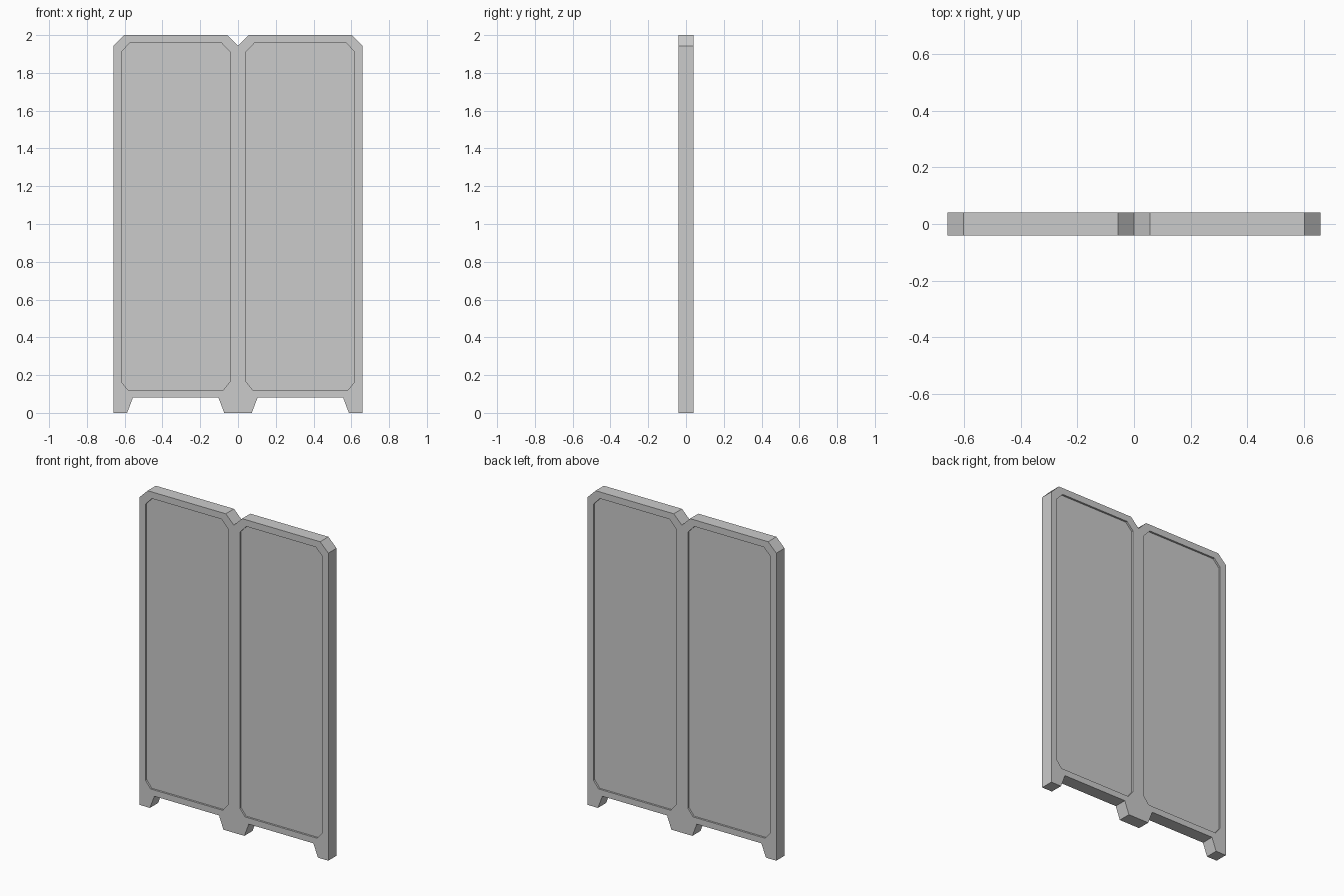
import bpy
import bmesh

if "Cube" in bpy.data.objects:
    bpy.data.objects.remove(bpy.data.objects["Cube"], do_unlink=True)

WIDTH = 0.66      # one leaf
HALF = 0.041      # half the thickness
RECESS = 0.012    # depth of the sunken field on each face

grey = bpy.data.materials.new("plain_grey")
grey.use_nodes = True
colour = (0.6, 0.6, 0.6, 1)
grey.diffuse_color = colour
grey.node_tree.nodes["Principled BSDF"].inputs["Base Color"].default_value = colour


def prism(name, half_outline, side, y0, y1):
    """Extrude a leaf-symmetric outline (x measured from the leaf centre) along y."""
    points = half_outline + [(-x, z) for x, z in reversed(half_outline)]
    bm = bmesh.new()
    face = bm.faces.new([bm.verts.new((side * WIDTH / 2 + x, y0, z)) for x, z in points])
    moved = bmesh.ops.extrude_face_region(bm, geom=[face])["geom"]
    bmesh.ops.translate(bm, vec=(0, y1 - y0, 0),
                        verts=[v for v in moved if isinstance(v, bmesh.types.BMVert)])
    bmesh.ops.recalc_face_normals(bm, faces=bm.faces)
    mesh = bpy.data.meshes.new(name)
    bm.to_mesh(mesh)
    bm.free()
    mesh.materials.append(grey)
    obj = bpy.data.objects.new(name, mesh)
    bpy.context.collection.objects.link(obj)
    return obj


# Right halves of the leaf outline (with foot) and of the sunken field
edge = WIDTH / 2
leaf_outline = [(edge - 0.057, 2), (edge, 1.943), (edge, 0),
                (edge - 0.073, 0), (edge - 0.104, 0.082)]
field = edge - 0.042
field_outline = [(field - 0.045, 1.958), (field, 1.911),
                 (field, 0.166), (field - 0.036, 0.121)]

for side, label in ((1, "left"), (-1, "right")):
    leaf = prism(label + "_leaf", leaf_outline, side, -HALF, HALF)

    # Sunken field on front and back
    cutters = []
    for face, name in ((-1, "front"), (1, "back")):
        cutter = prism(f"{label}_{name}_cutter", field_outline, side,
                       face * (HALF - RECESS), face * (HALF + 0.1))
        cutter.hide_render = True
        cut = leaf.modifiers.new(name + "_recess", "BOOLEAN")
        cut.operation = "DIFFERENCE"
        cut.solver = "EXACT"
        cut.object = cutter
        cutters.append(cutter)

    # Bake the cuts, then drop the cutters
    depsgraph = bpy.context.evaluated_depsgraph_get()
    carved = bpy.data.meshes.new_from_object(leaf.evaluated_get(depsgraph))
    leaf.modifiers.clear()
    leaf.data = carved
    for cutter in cutters:
        bpy.data.objects.remove(cutter, do_unlink=True)
